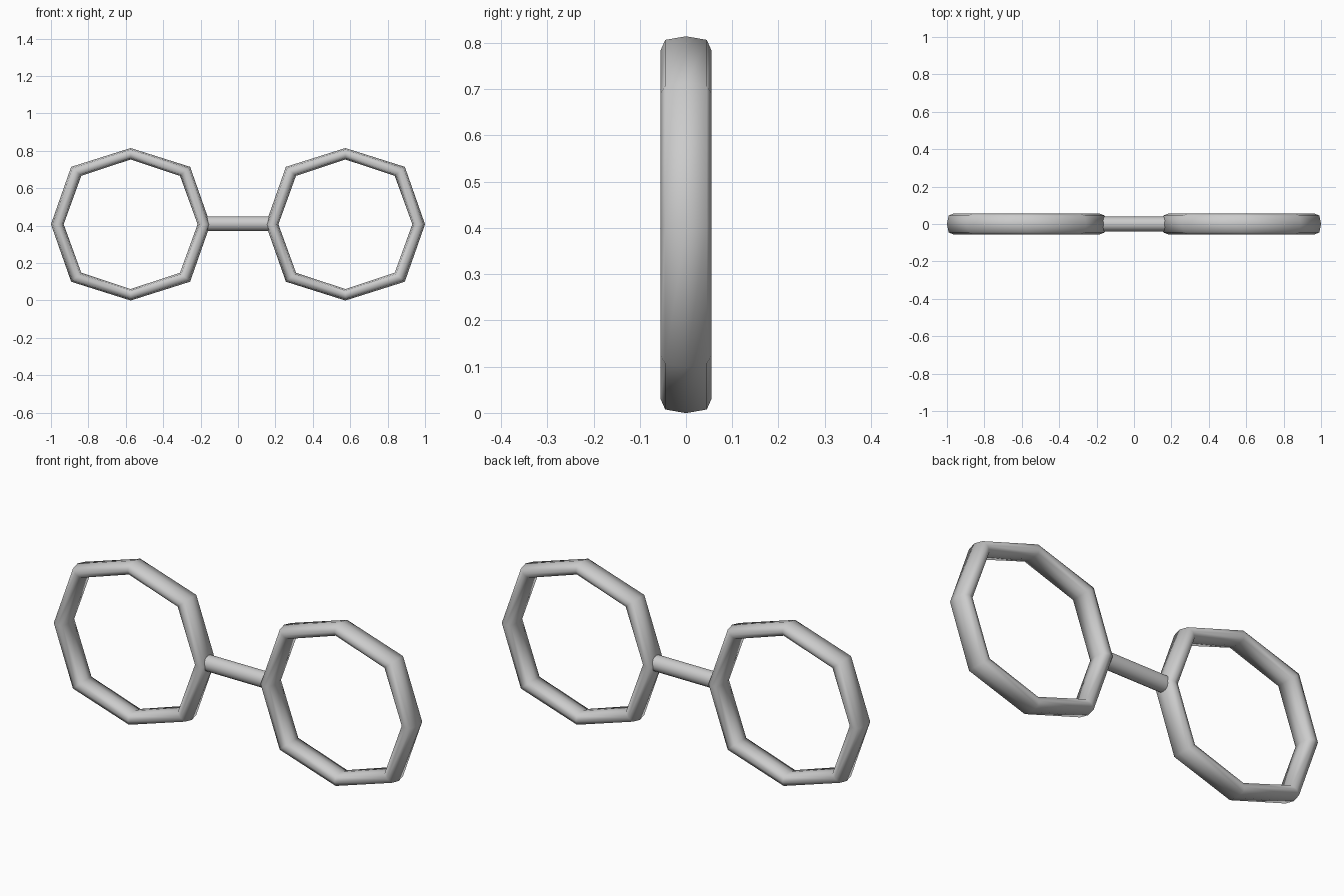
import bpy, bmesh
from math import radians, cos, sin, pi

if "Cube" in bpy.data.objects:
    bpy.data.objects.remove(bpy.data.objects["Cube"])

CX, CZ = 0.574, 0.407
# tube cross-section: (y, fraction of in-plane half width)
SECTION = [(0, 1), (0.045, 0.74), (0.055, 0), (0.045, -0.74),
           (0, -1), (-0.045, -0.74), (-0.055, 0), (-0.045, 0.74)]
# path stations of one quadrant: (mid x, mid z, half-width x, half-width z)
AXIS_X = (0.392, 0, 0.034, 0)
DIAG = (0.291, 0.283, 0.027, 0.024)
AXIS_Z = (0, 0.377, 0, 0.0305)


def flip(s, sx, sz):
    return (s[0] * sx, s[1] * sz, s[2] * sx, s[3] * sz)


STATIONS = [AXIS_X, DIAG, AXIS_Z, flip(DIAG, -1, 1), flip(AXIS_X, -1, 1),
            flip(DIAG, -1, -1), flip(AXIS_Z, 1, -1), flip(DIAG, 1, -1)]


def finish(bm, name, angle):
    bmesh.ops.recalc_face_normals(bm, faces=bm.faces[:])
    mesh = bpy.data.meshes.new(name)
    bm.to_mesh(mesh)
    bm.free()
    ob = bpy.data.objects.new(name, mesh)
    bpy.context.collection.objects.link(ob)
    bpy.ops.object.select_all(action='DESELECT')
    ob.select_set(True)
    bpy.context.view_layer.objects.active = ob
    bpy.ops.object.shade_smooth_by_angle(angle=radians(angle))
    return ob


def rim(name, side):
    bm = bmesh.new()
    rings = [[bm.verts.new((side * CX + mx + f * hx, y, CZ + mz + f * hz))
              for y, f in SECTION] for mx, mz, hx, hz in STATIONS]
    for i, a in enumerate(rings):
        b = rings[(i + 1) % len(rings)]
        for j in range(len(a)):
            k = (j + 1) % len(a)
            bm.faces.new((a[j], a[k], b[k], b[j]))
    return finish(bm, name, 62)


def bridge(name, half_length, radius, sides=16):
    bm = bmesh.new()
    ends = [[bm.verts.new((x, radius * cos(2 * pi * i / sides),
                           CZ + 0.003 + radius * sin(2 * pi * i / sides)))
             for i in range(sides)] for x in (-half_length, half_length)]
    for i in range(sides):
        j = (i + 1) % sides
        bm.faces.new((ends[0][i], ends[0][j], ends[1][j], ends[1][i]))
    for e in ends:
        bm.faces.new(e)
    return finish(bm, name, 40)


# octagonal lens rims
rim("left_rim", -1)
rim("right_rim", 1)
# connecting bar
bridge("bridge", 0.172, 0.039)
